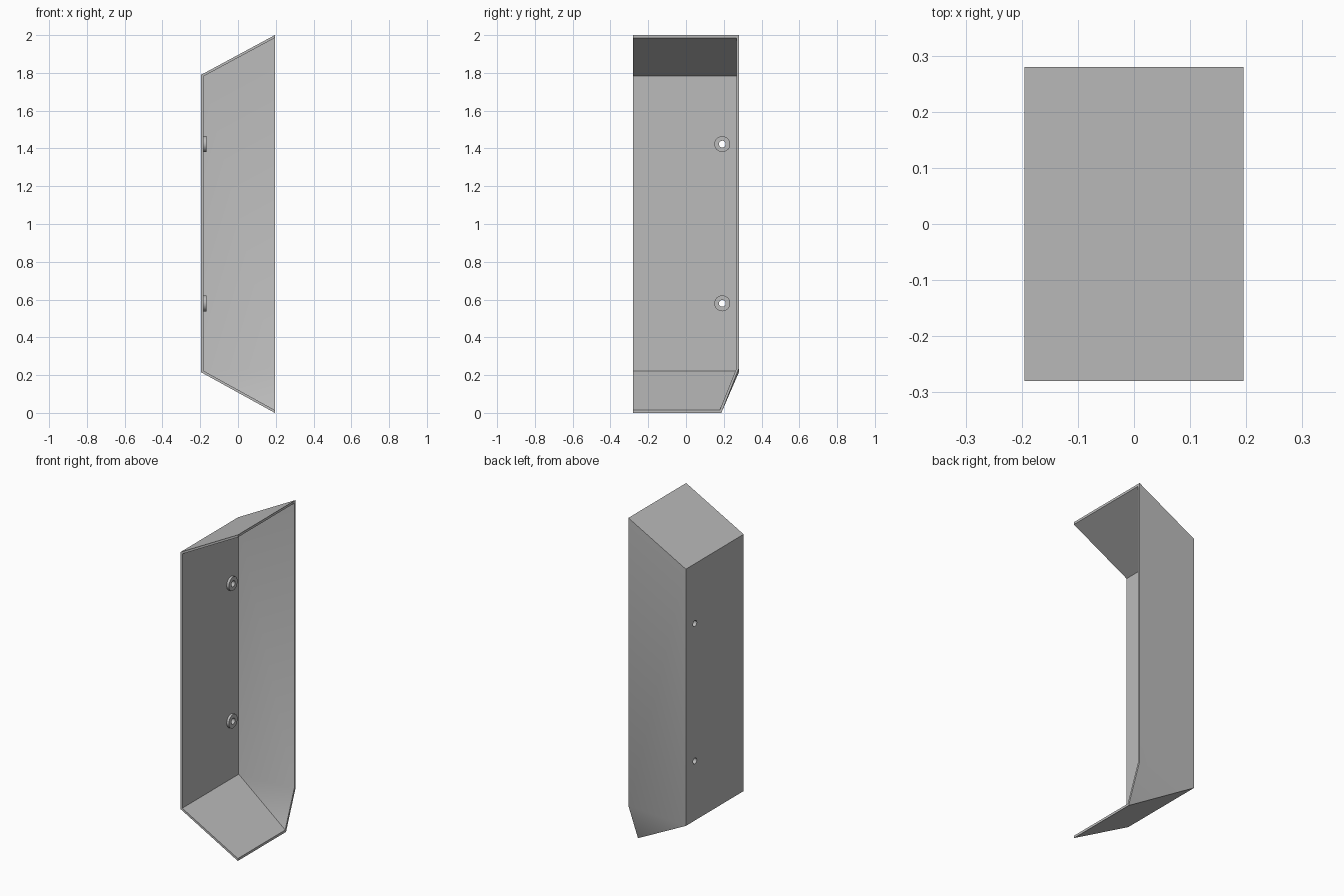
import bpy, bmesh
from math import radians, pi
from mathutils import Vector, Matrix

cube = bpy.data.objects.get("Cube")
if cube:
    bpy.data.objects.remove(cube, do_unlink=True)

X, Y, T = 0.195, 0.28, 0.013
LOW, HIGH, CORNER, FOOT = 0.215, 1.79, 0.235, 0.187

grey = bpy.data.materials.new("plain grey")
grey.use_nodes = True
grey.diffuse_color = (0.5, 0.5, 0.5, 1)
grey.node_tree.nodes["Principled BSDF"].inputs["Base Color"].default_value = (0.5, 0.5, 0.5, 1)


def plane(a, b, c):
    """Plane through three points, normal facing away from the middle."""
    a, b, c = Vector(a), Vector(b), Vector(c)
    n = (b - a).cross(c - a).normalized()
    if n.dot(a - Vector((0, 0, 1))) < 0:
        n.negate()
    return n, n.dot(a)


# Sheet planes, and the two open sides that trim them
planes = {
    "side": (Vector((-1, 0, 0)), X),
    "back": (Vector((0, 1, 0)), Y),
    "top": plane((-X, -Y, HIGH), (-X, Y, HIGH), (X, Y, 2)),
    "base": plane((-X, -Y, LOW), (-X, Y, LOW), (X, -Y, 0)),
    "bevel": plane((-X, Y, LOW), (X, Y, CORNER), (X, FOOT, 0)),
    "open_x": (Vector((1, 0, 0)), X),
    "open_y": (Vector((0, -1, 0)), Y),
}


def meet(names, inset):
    """Point where three planes meet, with the sheet planes moved inward."""
    rows = [planes[n] for n in names]
    d = [p[1] - (0 if n.startswith("open") else inset) for n, p in zip(names, rows)]
    return Matrix([p[0] for p in rows]).inverted() @ Vector(d)


corners = {
    "a": ("side", "top", "open_y"), "b": ("side", "top", "back"),
    "c": ("open_x", "top", "back"), "d": ("open_x", "top", "open_y"),
    "e": ("side", "base", "open_y"), "f": ("side", "base", "back"),
    "g": ("open_x", "bevel", "back"), "h": ("open_x", "bevel", "base"),
    "i": ("open_x", "base", "open_y"),
}


def finish(bm, name):
    bmesh.ops.recalc_face_normals(bm, faces=bm.faces)
    mesh = bpy.data.meshes.new(name)
    bm.to_mesh(mesh)
    bm.free()
    mesh.materials.append(grey)
    obj = bpy.data.objects.new(name, mesh)
    bpy.context.collection.objects.link(obj)
    return obj


def smooth(obj):
    bpy.ops.object.select_all(action="DESELECT")
    obj.select_set(True)
    bpy.context.view_layer.objects.active = obj
    bpy.ops.object.shade_smooth_by_angle(angle=radians(30))


# Folded shell: outer skin, inner skin and the rim between them
bm = bmesh.new()
outer = {k: bm.verts.new(meet(n, 0)) for k, n in corners.items()}
inner = {k: bm.verts.new(meet(n, T)) for k, n in corners.items()}
for skin in (outer, inner):
    for loop in ("abfe", "bcgf", "abcd", "efhi", "fgh"):
        bm.faces.new([skin[k] for k in loop])
rim = "adcghiea"
for p, q in zip(rim, rim[1:]):
    bm.faces.new((outer[p], outer[q], inner[q], inner[p]))
shell = finish(bm, "folded_shell")


def ring(name, y, z, x0, x1, r_out, r_in, n=32):
    """Flat washer around the x axis."""
    bm = bmesh.new()
    turn = Matrix.Translation((0, y, z)) @ Matrix.Rotation(pi / 2, 4, "Y")
    loops = []
    for x, r in ((x0, r_out), (x1, r_out), (x1, r_in), (x0, r_in)):
        made = bmesh.ops.create_circle(bm, segments=n, radius=r,
                                       matrix=Matrix.Translation((x, 0, 0)) @ turn)
        loops.append(made["verts"])
    for k in range(4):
        p, q = loops[k], loops[(k + 1) % 4]
        for j in range(n):
            m = (j + 1) % n
            bm.faces.new((p[j], p[m], q[m], q[j]))
    smooth(finish(bm, name))


# Screw holes through the side wall, each with a washer inside
for label, z in (("upper", 1.423), ("lower", 0.58)):
    bm = bmesh.new()
    bmesh.ops.create_cone(bm, cap_ends=True, segments=32, radius1=0.018, radius2=0.018, depth=0.1,
                          matrix=Matrix.Translation((-X, 0.192, z)) @ Matrix.Rotation(pi / 2, 4, "Y"))
    cutter = finish(bm, "hole_cutter")
    mod = shell.modifiers.new("hole", "BOOLEAN")
    mod.operation, mod.solver, mod.object = "DIFFERENCE", "EXACT", cutter
    bpy.context.view_layer.objects.active = shell
    bpy.ops.object.modifier_apply(modifier=mod.name)
    bpy.data.objects.remove(cutter, do_unlink=True)
    ring(label + "_washer", 0.192, z, -X + T, -X + T + 0.015, 0.042, 0.018)
smooth(shell)
